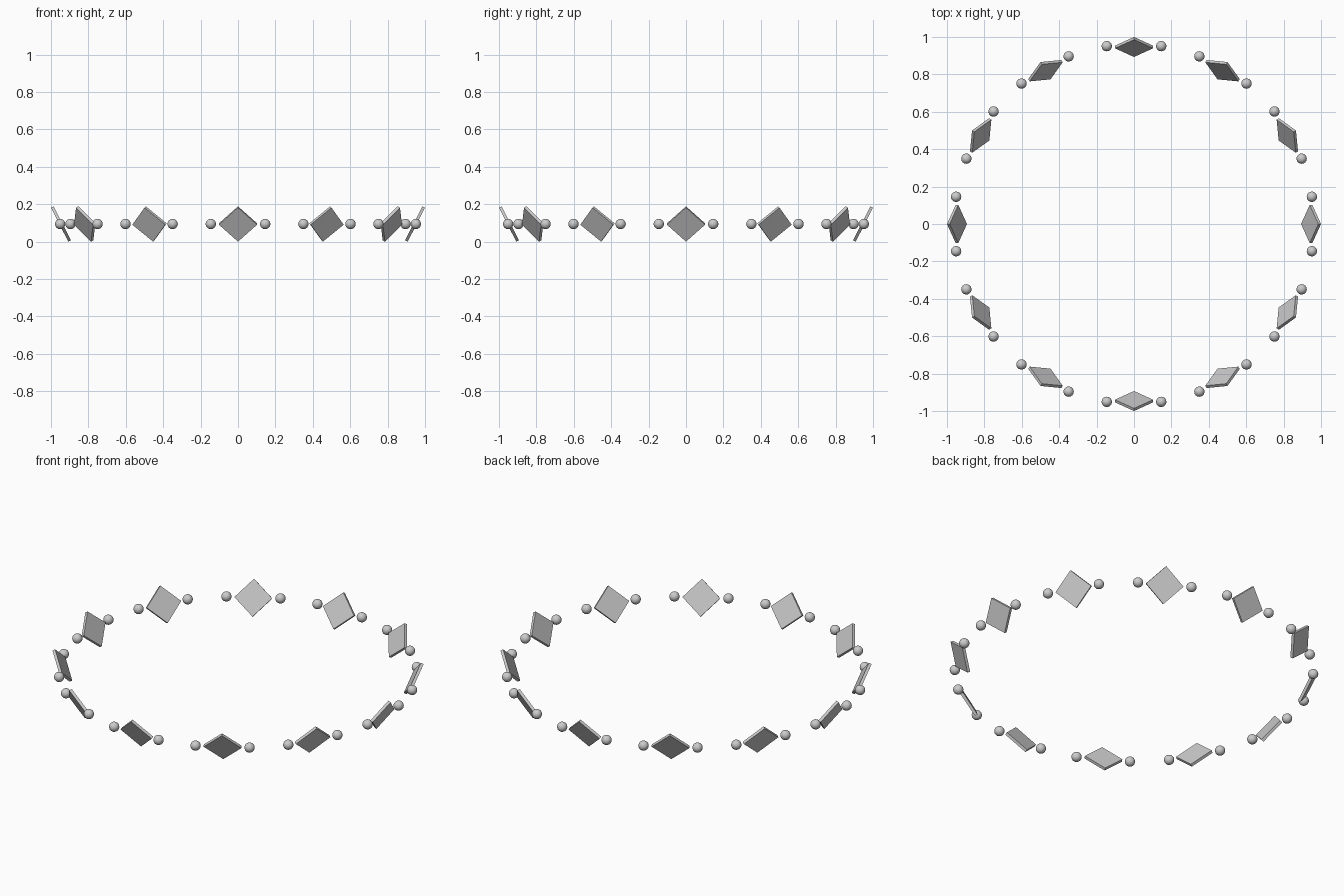
import bpy
import math
from mathutils import Matrix, Vector

cube = bpy.data.objects.get("Cube")
if cube:
    bpy.data.objects.remove(cube, do_unlink=True)

COUNT = 12
TILE_RADIUS, BEAD_RADIUS = 0.9465, 0.962
MID_Z = 0.0945
DIAGONAL, THICKNESS = 0.204, 0.016
LEAN = math.radians(27)
BEAD_OFFSET = math.radians(8.7)

grey = bpy.data.materials.new("light_grey")
grey.use_nodes = True
colour = (0.6, 0.6, 0.6, 1)
grey.diffuse_color = colour
grey.node_tree.nodes["Principled BSDF"].inputs["Base Color"].default_value = colour


def finish(name):
    obj = bpy.context.object
    obj.name = name
    obj.data.materials.append(grey)
    return obj


def add_tile(index, angle):
    # Square plate stood on its corner, leaning outward
    bpy.ops.mesh.primitive_cube_add(size=1)
    tile = finish(f"diamond_tile_{index}")
    side = DIAGONAL / math.sqrt(2)
    shape = Matrix.Rotation(math.pi / 4, 4, "Y") @ Matrix.Diagonal((side, THICKNESS, side, 1))
    tile.data.transform(Matrix.Rotation(LEAN, 4, "X") @ shape)
    tile.matrix_world = (Matrix.Rotation(angle, 4, "Z")
                         @ Matrix.Translation(Vector((0, -TILE_RADIUS, MID_Z))))


def add_bead(name, angle):
    place = (BEAD_RADIUS * math.sin(angle), -BEAD_RADIUS * math.cos(angle), MID_Z)
    bpy.ops.mesh.primitive_uv_sphere_add(segments=32, ring_count=16, radius=0.0275, location=place)
    finish(name)
    bpy.ops.object.shade_smooth()


# Ring of tiles, each with a bead on either side
for i in range(COUNT):
    turn = i * math.tau / COUNT
    add_tile(i + 1, turn)
    add_bead(f"bead_before_{i + 1}", turn - BEAD_OFFSET)
    add_bead(f"bead_after_{i + 1}", turn + BEAD_OFFSET)
